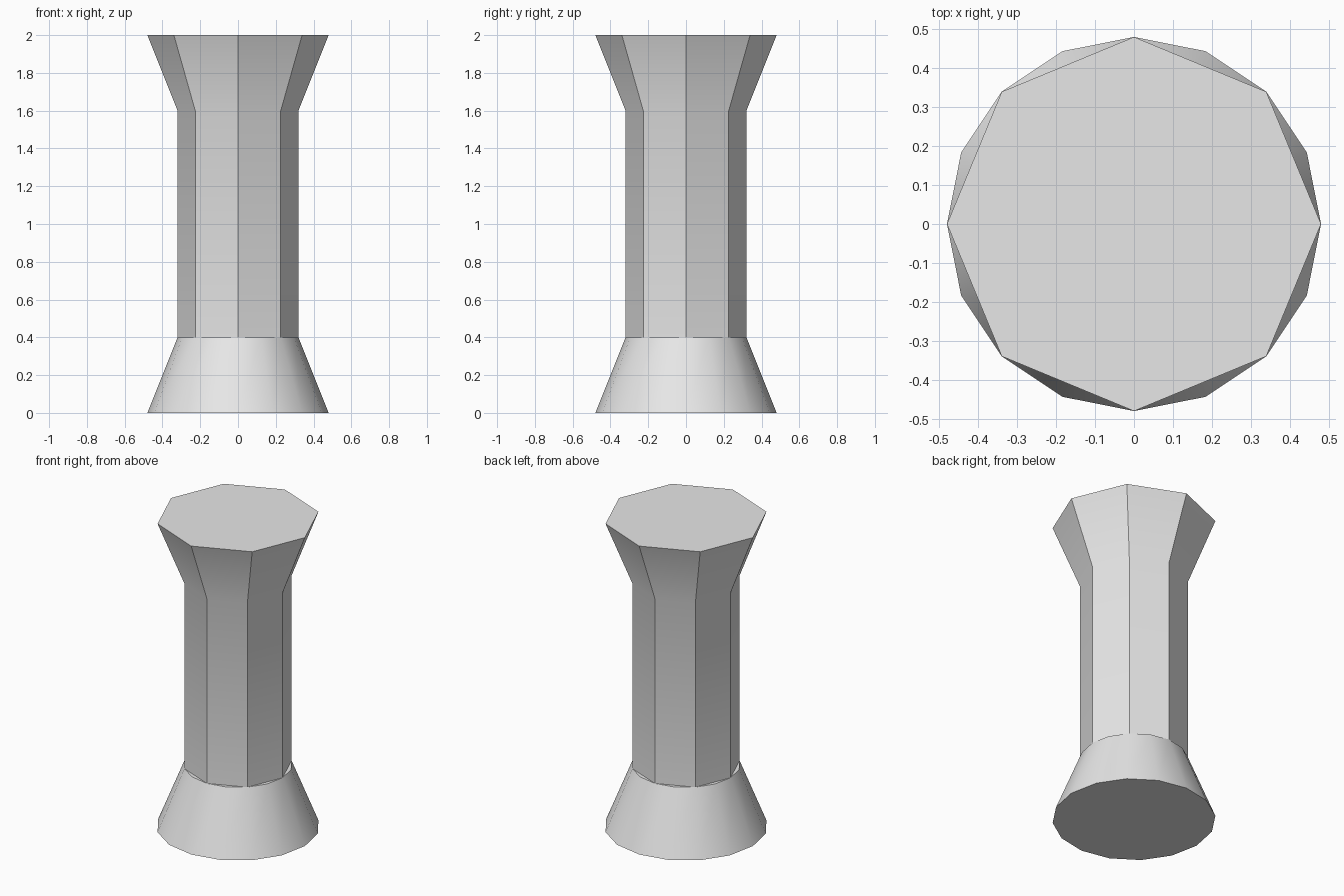
import bpy, bmesh
from math import cos, sin, tau

cube = bpy.data.objects.get("Cube")
if cube:
    bpy.data.objects.remove(cube, do_unlink=True)

WIDE, NARROW = 0.48, 0.32

# Plain grey material
grey = bpy.data.materials.new("light_grey")
grey.use_nodes = True
color = (0.8, 0.8, 0.8, 1)
grey.diffuse_color = color
grey.node_tree.nodes["Principled BSDF"].inputs["Base Color"].default_value = color

bm = bmesh.new()


def ring(sides, radius, z):
    return [bm.verts.new((radius * cos(tau * i / sides), radius * sin(tau * i / sides), z))
            for i in range(sides)]


def bridge(low, high):
    n = len(low)
    for i in range(n):
        j = (i + 1) % n
        bm.faces.new((low[i], low[j], high[j], high[i]))


# Sixteen-sided flared foot
foot = ring(16, WIDE, 0)
shoulder = ring(16, NARROW, 0.4)
bm.faces.new(foot[::-1])
bridge(foot, shoulder)

# Eight-sided shaft sharing every second shoulder corner, with thin ledges between
shaft_base = shoulder[::2]
for i in range(8):
    bm.faces.new((shaft_base[i], shoulder[2 * i + 1], shaft_base[(i + 1) % 8]))
neck = ring(8, NARROW, 1.6)
bridge(shaft_base, neck)

# Eight-sided flared head
head = ring(8, WIDE, 2)
bridge(neck, head)
bm.faces.new(head)

mesh = bpy.data.meshes.new("pillar")
bm.to_mesh(mesh)
bm.free()
mesh.materials.append(grey)
pillar = bpy.data.objects.new("pillar", mesh)
bpy.context.collection.objects.link(pillar)

# Soft shading along the flares, crisp shaft corners
bpy.context.view_layer.objects.active = pillar
pillar.select_set(True)
bpy.ops.object.shade_smooth_by_angle(angle=tau / 12)
